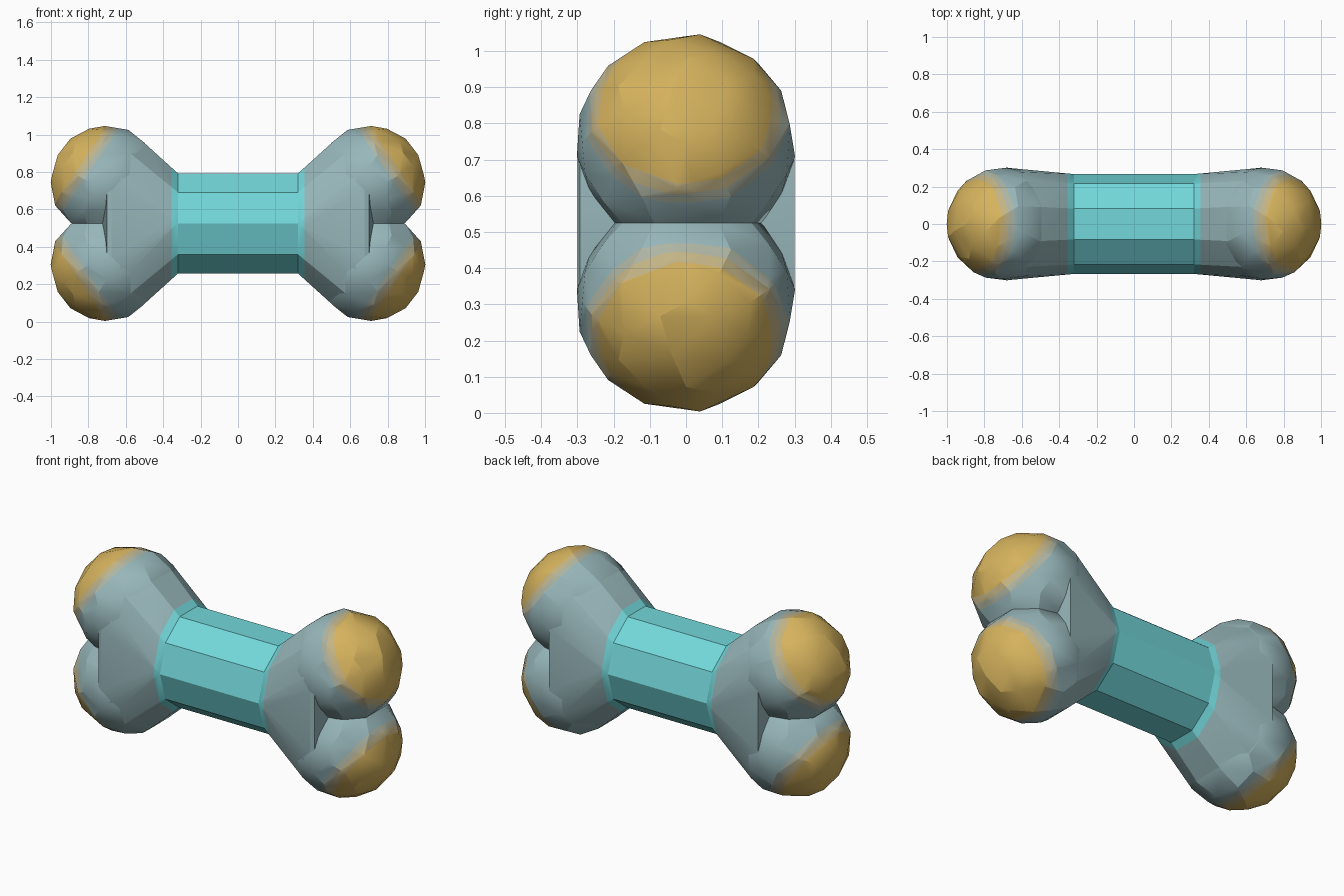
import bpy, bmesh, math
from mathutils import Vector

cube = bpy.data.objects.get("Cube")
if cube:
    bpy.data.objects.remove(cube, do_unlink=True)


def material(name, color):
    m = bpy.data.materials.new(name)
    m.use_nodes = True
    m.diffuse_color = (*color, 1)
    m.node_tree.nodes["Principled BSDF"].inputs["Base Color"].default_value = (*color, 1)
    return m


def mix(a, b, t):
    return tuple(p + (q - p) * t for p, q in zip(a, b))


GREY, TEAL, GOLD = (0.31, 0.47, 0.49), (0.17, 0.68, 0.70), (0.67, 0.45, 0.11)
grey = material("grey blue", GREY)
teal = material("turquoise", TEAL)
gold = material("gold", GOLD)
blend_pale = material("pale gold grey", mix(GREY, GOLD, 0.33))
blend_deep = material("deep gold grey", mix(GREY, GOLD, 0.67))

RADIUS, LOBE_X, LOBE_Z, MID_Z = 0.30, 0.70, 0.22, 0.525
SHAFT_X, SHAFT_R, SIDES = 0.32, 0.275, 10
BANDS = (0.11, 0.14, 0.17)          # where the cap colours change
CAP_AXIS = Vector((0.83, 0, 0.56)).normalized()


def finish(bm, name, mats):
    bmesh.ops.recalc_face_normals(bm, faces=bm.faces[:])
    mesh = bpy.data.meshes.new(name)
    bm.to_mesh(mesh)
    bm.free()
    obj = bpy.data.objects.new(name, mesh)
    bpy.context.collection.objects.link(obj)
    for m in mats:
        mesh.materials.append(m)
    bpy.ops.object.select_all(action="DESELECT")
    obj.select_set(True)
    bpy.context.view_layer.objects.active = obj
    bpy.ops.object.shade_smooth_by_angle(angle=math.radians(20))
    return obj


def cut(bm, co, normal):
    bmesh.ops.bisect_plane(bm, geom=bm.verts[:] + bm.edges[:] + bm.faces[:],
                           plane_co=co, plane_no=normal)


def lobe_template():
    """A ball with uneven facets."""
    bm = bmesh.new()
    bmesh.ops.create_icosphere(bm, subdivisions=3, radius=RADIUS * 1.005)
    obj = finish(bm, "ball_helper", [])
    mod = obj.modifiers.new("facets", "DECIMATE")
    mod.ratio = 0.5
    graph = bpy.context.evaluated_depsgraph_get()
    mesh = bpy.data.meshes.new_from_object(obj.evaluated_get(graph))
    bpy.data.objects.remove(obj, do_unlink=True)
    return mesh


def ring_points(x, radius):
    for i in range(SIDES):
        a = 2 * math.pi * (i + 0.5) / SIDES + math.pi / 2
        # flat faces at the top and bottom of the shaft
        yield Vector((x, radius * 0.97 * math.cos(a), MID_Z + radius * 1.02 * math.sin(a)))


ball = lobe_template()

for side, sx in (("left", 1), ("right", -1)):
    hull = bmesh.new()
    for level, sz in (("upper", 1), ("lower", -1)):
        centre = Vector((sx * LOBE_X, 0, MID_Z + sz * LOBE_Z))
        axis = Vector((sx * CAP_AXIS.x, 0, sz * CAP_AXIS.z))

        # Knob with a gold cap
        bm = bmesh.new()
        bm.from_mesh(ball)
        for v in bm.verts:
            v.co = Vector((sx * v.co.x, v.co.y, sz * v.co.z)) + centre
        for v in bm.verts:
            d = v.co - centre
            if sx * d.x < 0.04 and d.dot(axis) < BANDS[0]:
                hull.verts.new(centre + d * 0.996)
        for b in BANDS:
            cut(bm, centre + axis * b, axis)
        for f in bm.faces:
            h = (f.calc_center_median() - centre).dot(axis)
            f.material_index = sum(h > b for b in BANDS)
        finish(bm, f"{side}_{level}_knob", [grey, blend_pale, blend_deep, gold])

    # Flared neck joining both knobs to the shaft
    for p in ring_points(sx * SHAFT_X, SHAFT_R):
        hull.verts.new(p)
    result = bmesh.ops.convex_hull(hull, input=hull.verts[:])
    inner = [g for g in result["geom_interior"] if isinstance(g, bmesh.types.BMVert)]
    bmesh.ops.delete(hull, geom=inner, context="VERTS")
    cut(hull, (sx * 0.355, 0, 0), (1, 0, 0))
    for f in hull.faces:
        f.material_index = int(abs(f.calc_center_median().x) < 0.355)
    finish(hull, f"{side}_neck", [grey, teal])

# Shaft
bm = bmesh.new()
rings = [[bm.verts.new(p) for p in ring_points(x, SHAFT_R)] for x in (-SHAFT_X, SHAFT_X)]
for i in range(SIDES):
    j = (i + 1) % SIDES
    bm.faces.new((rings[0][i], rings[0][j], rings[1][j], rings[1][i]))
finish(bm, "shaft", [teal])
bpy.data.meshes.remove(ball)
